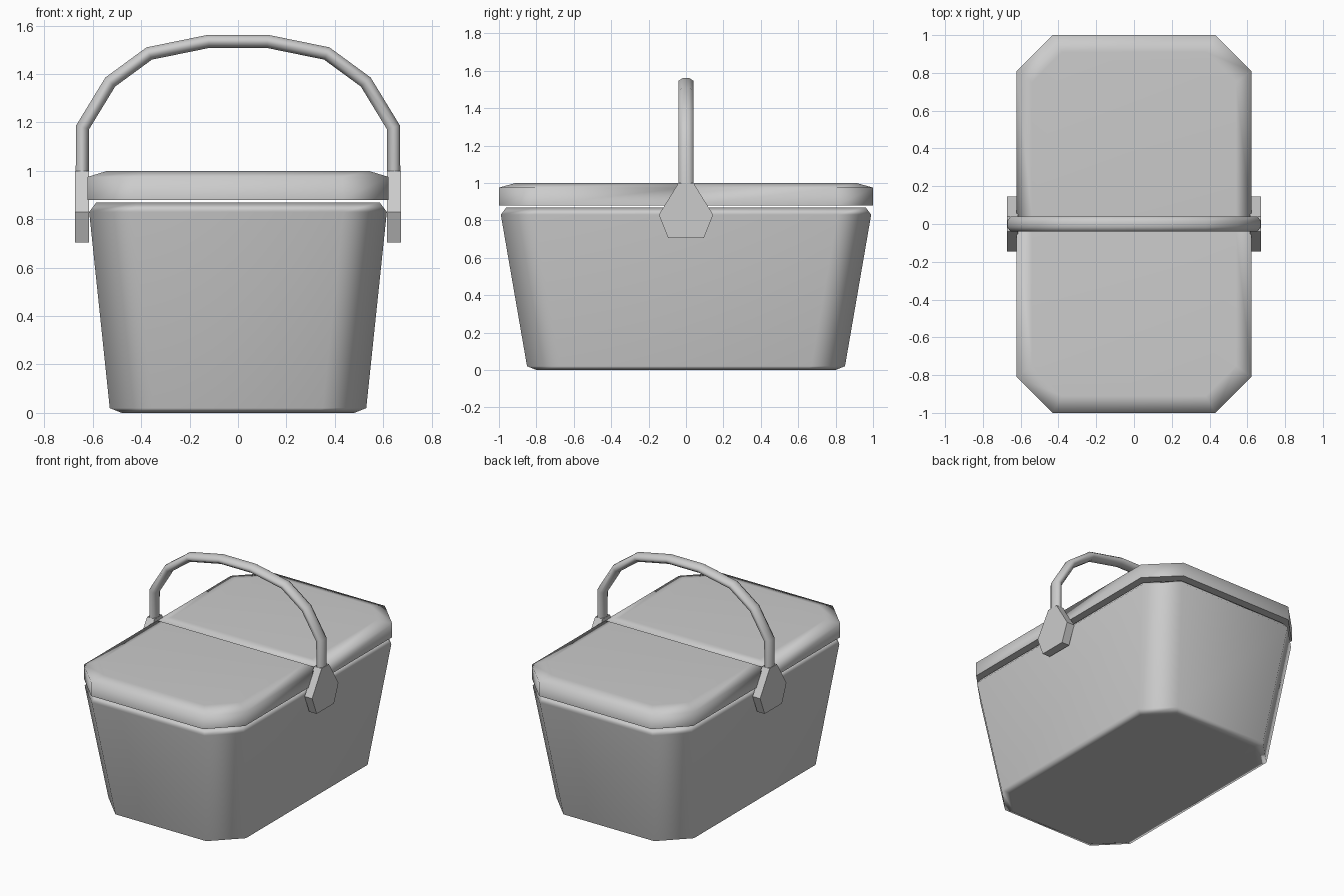
import bpy, bmesh, math
from mathutils import Vector

cube = bpy.data.objects.get("Cube")
if cube:
    bpy.data.objects.remove(cube, do_unlink=True)

grey = bpy.data.materials.new("plain_grey")
grey.use_nodes = True
colour = (0.6, 0.6, 0.6, 1)
grey.diffuse_color = colour
grey.node_tree.nodes["Principled BSDF"].inputs["Base Color"].default_value = colour


def loft(name, loops, angle):
    """Skin a stack of equal-length point loops and cap both ends."""
    bm = bmesh.new()
    rings = [[bm.verts.new(p) for p in loop] for loop in loops]
    for a, b in zip(rings, rings[1:]):
        for i in range(len(a)):
            j = (i + 1) % len(a)
            bm.faces.new((a[i], a[j], b[j], b[i]))
    bm.faces.new(rings[0][::-1])
    bm.faces.new(rings[-1])
    bmesh.ops.recalc_face_normals(bm, faces=bm.faces)
    mesh = bpy.data.meshes.new(name)
    bm.to_mesh(mesh)
    bm.free()
    mesh.materials.append(grey)
    obj = bpy.data.objects.new(name, mesh)
    bpy.context.collection.objects.link(obj)
    bpy.ops.object.select_all(action="DESELECT")
    obj.select_set(True)
    bpy.context.view_layer.objects.active = obj
    bpy.ops.object.shade_smooth_by_angle(angle=math.radians(angle))
    weighted = obj.modifiers.new("Weighted Normals", "WEIGHTED_NORMAL")
    weighted.keep_sharp = True
    return obj


def half_outline(hx, hy, cut, y0, z, side):
    """Half of a rectangle with two cut corners, on the side +y or -y."""
    pts = [(hx, y0), (hx, hy - cut), (hx - cut, hy),
           (cut - hx, hy), (-hx, hy - cut), (-hx, y0)]
    return [(x * side, y * side, z) for x, y in pts]


def outline(hx, hy, cut, z):
    """Full rectangle with four cut corners."""
    return [p for side in (1, -1)
            for p in half_outline(hx, hy, cut, 0, z, side)[1:5]]


# Tapered basket body with softened rims
loft("basket_body", [
    outline(0.48, 0.80, 0.16, 0.0),
    outline(0.53, 0.85, 0.18, 0.02),
    outline(0.615, 0.99, 0.18, 0.83),
    outline(0.585, 0.96, 0.17, 0.87),
], 80)

# Two lid flaps meeting in the middle
for name, side in (("back_lid", 1), ("front_lid", -1)):
    loft(name, [
        half_outline(0.622, 1.0, 0.19, 0.004, 0.88, side),
        half_outline(0.622, 1.0, 0.19, 0.004, 0.975, side),
        half_outline(0.54, 0.91, 0.16, 0.045, 1.0, side),
    ], 80)

# Arched handle: faceted tube swept along a mirrored path
right_half = [(-0.645, 0.85), (-0.642, 1.18), (-0.528, 1.367),
              (-0.367, 1.485), (-0.122, 1.535)]
path = [Vector((x, 0, z)) for x, z in right_half]
path += [Vector((-p.x, 0, p.z)) for p in reversed(path)]
sides = 8
tube = []
for i, p in enumerate(path):
    before = (p - path[i - 1]).normalized() if i else Vector((0, 0, 1))
    after = (path[i + 1] - p).normalized() if i + 1 < len(path) else Vector((0, 0, -1))
    along = (before + after).normalized()
    out = Vector((-along.z, 0, along.x)) / along.dot(after)
    ring = []
    for k in range(sides):
        a = math.tau * (k + 0.5) / sides
        r = 1 / math.cos(math.pi / sides)
        ring.append(p + out * (0.027 * r * math.cos(a))
                    + Vector((0, 0.04 * r * math.sin(a), 0)))
    tube.append(ring)
loft("handle", tube, 60)

# Hexagonal mounting plates where the handle meets the basket
plate = [(0.04, 1.0), (0.145, 0.83), (0.095, 0.705)]
plate += [(-y, z) for y, z in reversed(plate)]
for name, s in (("left_handle_plate", 1), ("right_handle_plate", -1)):
    loft(name, [[(s * x, y, z) for y, z in plate] for x in (0.615, 0.673)], 40)
